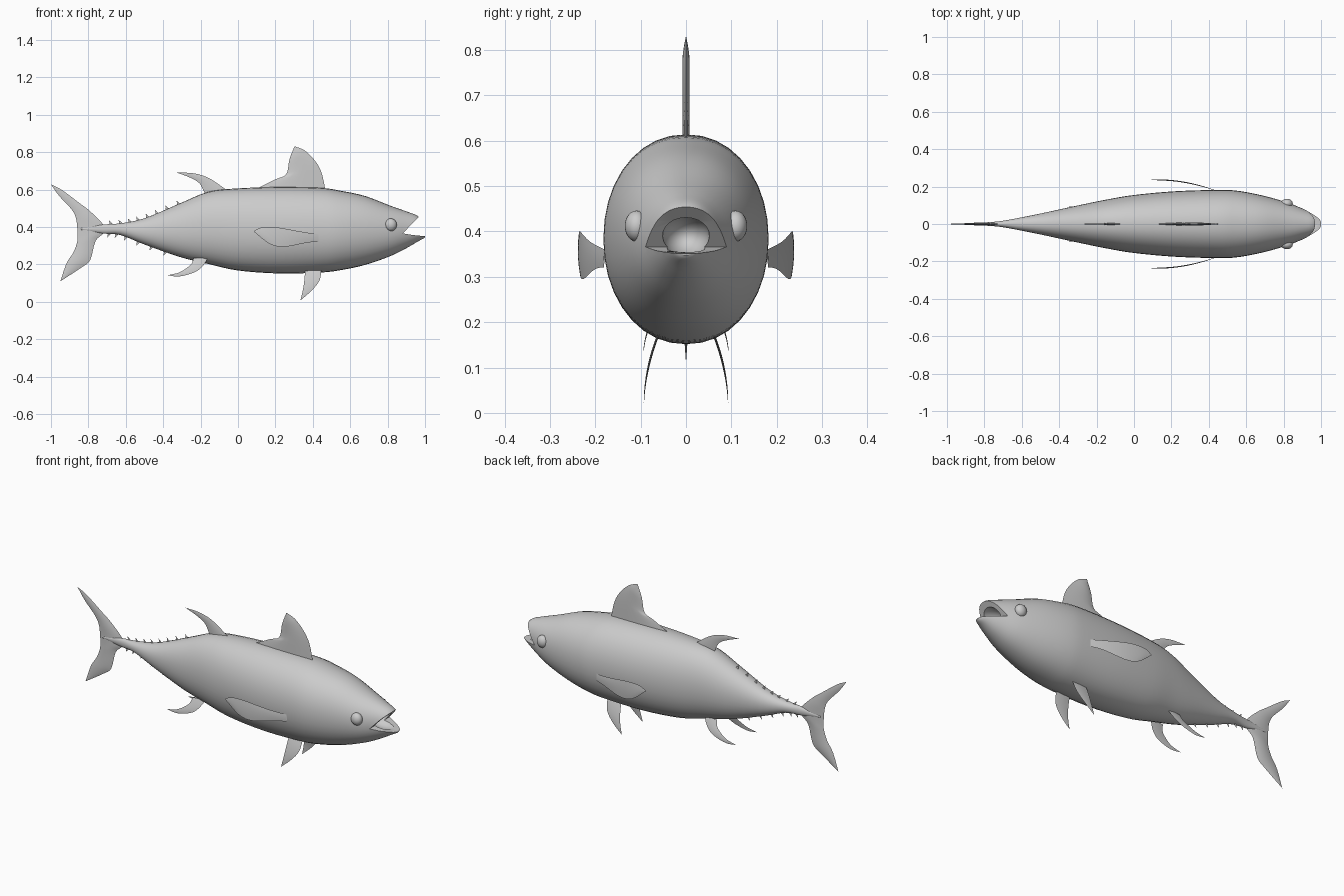
import bpy, bmesh, math
from mathutils import Vector

if "Cube" in bpy.data.objects:
    bpy.data.objects.remove(bpy.data.objects["Cube"])

grey = bpy.data.materials.new("plain grey")
grey.diffuse_color = (0.6, 0.6, 0.6, 1)
grey.use_nodes = True
grey.node_tree.nodes["Principled BSDF"].inputs["Base Color"].default_value = grey.diffuse_color


def finish(name, bm, angle=40):
    bmesh.ops.recalc_face_normals(bm, faces=bm.faces)
    me = bpy.data.meshes.new(name)
    bm.to_mesh(me)
    bm.free()
    ob = bpy.data.objects.new(name, me)
    bpy.context.collection.objects.link(ob)
    me.materials.append(grey)
    smooth(ob, angle)
    return ob


def smooth(ob, angle):
    bpy.ops.object.select_all(action='DESELECT')
    ob.select_set(True)
    bpy.context.view_layer.objects.active = ob
    bpy.ops.object.shade_smooth_by_angle(angle=math.radians(angle))


def curve(pts, n):
    """Smooth curve through the points, n steps per span."""
    p = [Vector(q) for q in pts]
    p = [2 * p[0] - p[1]] + p + [2 * p[-1] - p[-2]]
    out = []
    for i in range(1, len(p) - 2):
        a, b, c, d = p[i - 1:i + 3]
        for k in range(n):
            t = k / n
            out.append(0.5 * (2 * b + (c - a) * t + (2 * a - 5 * b + 4 * c - d) * t * t
                              + (3 * b - a - 3 * c + d) * t ** 3))
    return out + [p[-2]]


def fin(name, lead, trail, thick, side=lambda x, z: 0, steps=4, across=6):
    """Lens-section fin between a leading and a trailing edge in x-z."""
    bm = bmesh.new()
    A, B = curve(lead, steps), curve(trail, steps)
    rows = {}
    for s in (1, -1):
        rows[s] = []
        for a, b in zip(A, B):
            row = []
            for j in range(across + 1):
                v = j / across
                x, z = a.lerp(b, v)
                t = thick * 4 * v * (1 - v) * min(1, (a - b).length / 0.1)
                row.append(bm.verts.new((x, side(x, z) + s * t, z)))
            rows[s].append(row)
        for r0, r1 in zip(rows[s], rows[s][1:]):
            for j in range(across):
                bm.faces.new((r0[j], r0[j + 1], r1[j + 1], r1[j]))
    bmesh.ops.remove_doubles(bm, verts=bm.verts, dist=1e-5)
    bmesh.ops.dissolve_degenerate(bm, edges=bm.edges, dist=1e-5)
    return finish(name, bm, 60)


# Body: stations of x, top, bottom, half width
stations = [(-.84, .395, .385, .006), (-.725, .413, .366, .014), (-.63, .420, .358, .030),
            (-.50, .447, .307, .056), (-.31, .527, .240, .097), (-.16, .588, .203, .128),
            (0, .607, .168, .155), (.22, .614, .152, .175), (.44, .610, .157, .182),
            (.55, .594, .170, .178), (.68, .566, .198, .154), (.81, .516, .243, .118),
            (.90, .484, .287, .083), (.96, .460, .322, .057), (.99, .425, .338, .035),
            (1.0, .385, .347, .016)]
bm = bmesh.new()
SEG = 36
rings = []
for x, top, bot, w in curve(stations, 4):
    mid, h = (top + bot) / 2, (top - bot) / 2
    ring = []
    for i in range(SEG):
        a = 2 * math.pi * i / SEG
        c, s = math.cos(a), math.sin(a)
        y = w * math.copysign(abs(c) ** 0.93, c)
        ring.append(bm.verts.new((x, y, mid + h * math.copysign(abs(s) ** 0.95, s))))
    rings.append(ring)
for r0, r1 in zip(rings, rings[1:]):
    for i in range(SEG):
        bm.faces.new((r0[i], r0[(i + 1) % SEG], r1[(i + 1) % SEG], r1[i]))
bm.faces.new(rings[0])
bm.faces.new(rings[-1])
body = finish("body", bm)

# Open mouth: wedge between the jaws, then a rounded throat
bm = bmesh.new()
outline = [(.882, .366), (.935, .424), (.970, .456), (1.06, .50), (1.06, .343), (1.0, .351), (.93, .358)]
near = [bm.verts.new((x, -.2, z)) for x, z in outline]
far = [bm.verts.new((x, .2, z)) for x, z in outline]
bm.faces.new(near)
bm.faces.new(far)
for i in range(len(outline)):
    k = (i + 1) % len(outline)
    bm.faces.new((near[i], near[k], far[k], far[i]))
wedge = finish("mouth_cutter", bm)
bm = bmesh.new()
bmesh.ops.create_uvsphere(bm, u_segments=24, v_segments=14, radius=1)
for v in bm.verts:
    v.co = Vector((.91 + .085 * v.co.x, .052 * v.co.y, .389 + .045 * v.co.z))
throat = finish("throat_cutter", bm)
for cutter in (wedge, throat):
    mod = body.modifiers.new(cutter.name, 'BOOLEAN')
    mod.operation, mod.solver, mod.object = 'DIFFERENCE', 'EXACT', cutter
    bpy.context.view_layer.objects.active = body
    bpy.ops.object.modifier_apply(modifier=mod.name)
for cutter in (wedge, throat):
    bpy.data.objects.remove(cutter)
smooth(body, 40)

# Tail and back fins
fin("tail_fin",
    [(-1, .628), (-.944, .60), (-.85, .53), (-.79, .484), (-.72, .412), (-.72, .368),
     (-.762, .325), (-.79, .225), (-.837, .184), (-.95, .11)],
    [(-1, .628), (-.954, .564), (-.89, .495), (-.867, .45), (-.86, .40), (-.858, .36),
     (-.86, .32), (-.88, .265), (-.917, .206), (-.95, .11)], .007)
fin("front_dorsal_fin",
    [(.468, .595), (.446, .693), (.41, .757), (.356, .81), (.302, .832)],
    [(.10, .605), (.20, .655), (.258, .683), (.275, .762), (.302, .832)], .008)
fin("rear_dorsal_fin",
    [(-.06, .598), (-.152, .660), (-.233, .687), (-.33, .692)],
    [(-.175, .575), (-.206, .634), (-.26, .666), (-.33, .692)], .005)

# Paired fins and eyes
for s, tag in ((-1, "right"), (1, "left")):
    fin(tag + "_pectoral_fin",
        [(.43, .361), (.33, .377), (.21, .398), (.126, .398), (.083, .377)],
        [(.43, .321), (.37, .317), (.25, .295), (.17, .310), (.083, .377)], .003,
        lambda x, z: s * (.236 - .055 * max(0, (x - .12) / .31) ** 2))
    fin(tag + "_pelvic_fin",
        [(.447, .18), (.436, .115), (.393, .06), (.334, .008)],
        [(.36, .18), (.355, .12), (.348, .07), (.334, .008)], .003,
        lambda x, z: s * (.093 - .035 * max(0, (z - .01) / .17) ** 2))
    fin(tag + "_anal_fin",
        [(-.16, .235), (-.19, .19), (-.233, .158), (-.313, .136), (-.377, .142)],
        [(-.238, .235), (-.246, .208), (-.265, .188), (-.313, .158), (-.377, .142)], .003,
        lambda x, z: s * (.093 - .03 * max(0, (z - .14) / .095) ** 1.5))
    bm = bmesh.new()
    bmesh.ops.create_uvsphere(bm, u_segments=24, v_segments=14, radius=1)
    for v in bm.verts:
        v.co = Vector((.817 + .032 * v.co.x, s * (.109 + .026 * v.co.y), .412 + .034 * v.co.z))
    finish(tag + "_eye", bm)

# Rows of tiny finlets above and below the tail stem
profile = curve(stations, 4)
for sgn, tag, xs in ((1, "upper", (-.68, -.63, -.58, -.535, -.485, -.435, -.38, -.32)),
                     (-1, "lower", (-.69, -.65, -.60, -.535, -.465, -.39))):
    for i, x in enumerate(xs):
        p = min(profile, key=lambda q: abs(q[0] - x))
        q = profile[profile.index(p) + 1]
        z = p[1 if sgn > 0 else 2]
        z += (x - p[0]) * (q[1 if sgn > 0 else 2] - z) / (q[0] - p[0])
        fin(f"{tag}_finlet_{i + 1}",
            [(x + .012, z), (x, z + sgn * .012), (x - .010, z + sgn * .020)],
            [(x - .008, z - sgn * .006), (x - .006, z + sgn * .006), (x - .010, z + sgn * .020)],
            .006, steps=1, across=2)
